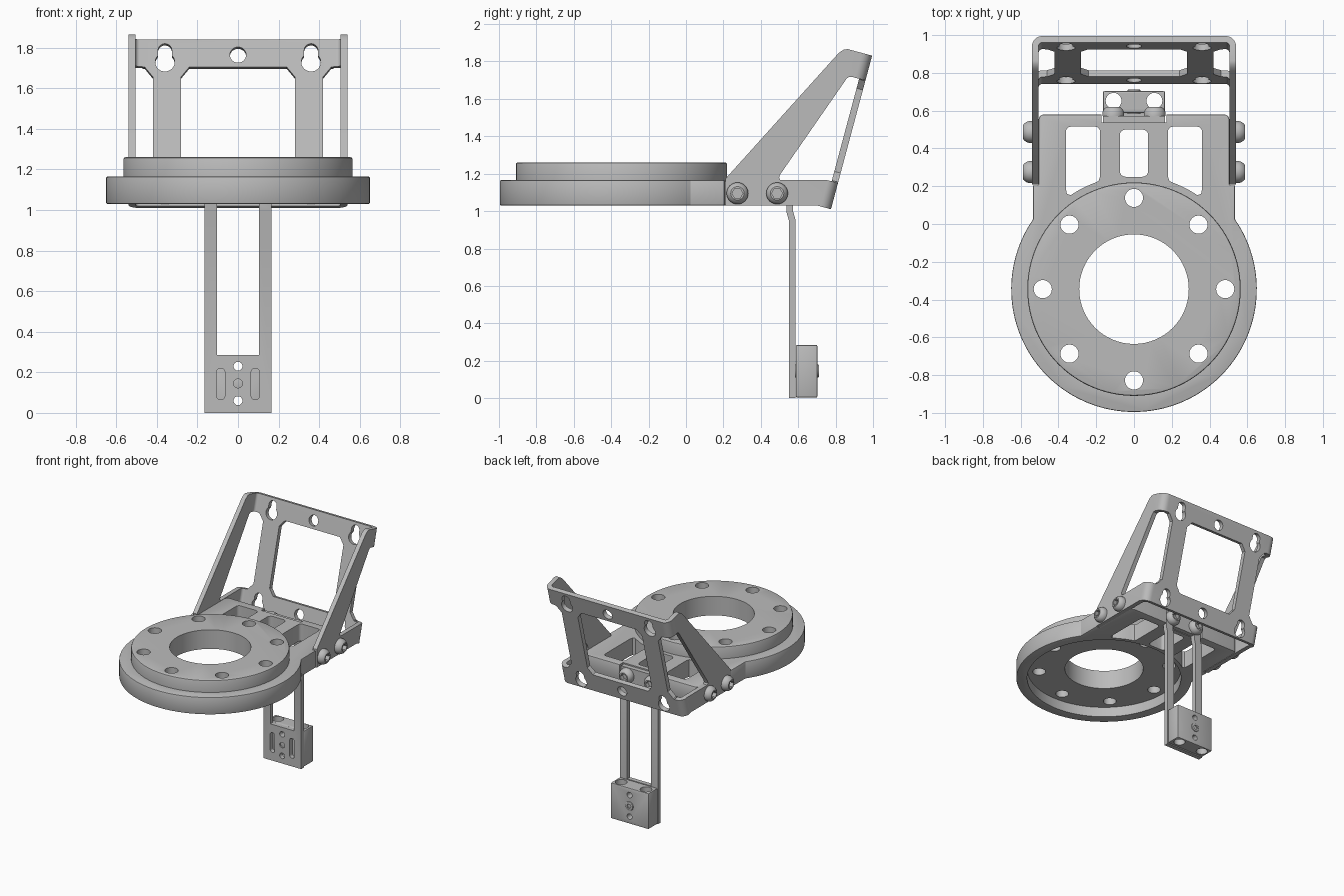
import bpy, bmesh, math
from mathutils import Vector

if "Cube" in bpy.data.objects:
    bpy.data.objects.remove(bpy.data.objects["Cube"], do_unlink=True)

grey = bpy.data.materials.new("plain grey")
grey.use_nodes = True
COL = (0.5, 0.5, 0.5, 1)
grey.diffuse_color = COL
grey.node_tree.nodes["Principled BSDF"].inputs["Base Color"].default_value = COL

X, Y, Z = Vector((1, 0, 0)), Vector((0, 1, 0)), Vector((0, 0, 1))
O = Vector((0, 0, 0))
# Tilted frame of the back panel: foot, up along the panel, outward normal
TILT = math.radians(15)
FOOT = Vector((0, 0.775, 1.01))
UP = Vector((0, math.sin(TILT), math.cos(TILT)))
OUT = Vector((0, math.cos(TILT), -math.sin(TILT)))


def prism(name, pts, w0, w1, axes=(X, Y, Z), origin=O, bevel=0):
    """Extrude a 2D outline from w0 to w1 along the third axis."""
    u, v, w = axes
    bm = bmesh.new()
    base = [bm.verts.new(origin + u * a + v * b + w * w0) for a, b in pts]
    top = [bm.verts.new(origin + u * a + v * b + w * w1) for a, b in pts]
    bm.faces.new(base)
    bm.faces.new(top)
    n = len(pts)
    for i in range(n):
        j = (i + 1) % n
        bm.faces.new((base[i], base[j], top[j], top[i]))
    bmesh.ops.recalc_face_normals(bm, faces=bm.faces)
    if bevel:
        bm.edges.ensure_lookup_table()
        sharp = [e for e in bm.edges if e.calc_face_angle(0) > math.radians(40)]
        bmesh.ops.bevel(bm, geom=sharp, offset=bevel, segments=2, profile=0.5, affect='EDGES')
    me = bpy.data.meshes.new(name)
    bm.to_mesh(me)
    bm.free()
    me.materials.append(grey)
    ob = bpy.data.objects.new(name, me)
    bpy.context.scene.collection.objects.link(ob)
    return ob


def arc(cx, cy, r, a0=0, a1=360, n=32):
    full = a1 - a0 == 360
    steps = n if full else n + 1
    return [(cx + r * math.cos(math.radians(a0 + (a1 - a0) * i / n)),
             cy + r * math.sin(math.radians(a0 + (a1 - a0) * i / n))) for i in range(steps)]


def rect(x0, x1, y0, y1, r=0.0):
    if not r:
        return [(x0, y0), (x1, y0), (x1, y1), (x0, y1)]
    return (arc(x1 - r, y1 - r, r, 0, 90, 5) + arc(x0 + r, y1 - r, r, 90, 180, 5)
            + arc(x0 + r, y0 + r, r, 180, 270, 5) + arc(x1 - r, y0 + r, r, 270, 360, 5))


def boolean(ob, others, op='DIFFERENCE'):
    """Apply booleans one after another and discard the cutters."""
    for c in others:
        m = ob.modifiers.new("cut", 'BOOLEAN')
        m.operation, m.object, m.solver = op, c, 'EXACT'
    dg = bpy.context.evaluated_depsgraph_get()
    me = bpy.data.meshes.new_from_object(ob.evaluated_get(dg))
    ob.modifiers.clear()
    ob.data = me
    for c in others:
        bpy.data.objects.remove(c, do_unlink=True)
    return ob


def smooth(ob):
    bpy.ops.object.select_all(action='DESELECT')
    ob.select_set(True)
    bpy.context.view_layer.objects.active = ob
    bpy.ops.object.shade_smooth_by_angle(angle=math.radians(30))


def mirror(pts):
    return [(-a, b) for a, b in pts]


# --- Ring plate with rear extension
CY = -0.345
a = math.degrees(math.acos(0.535 / 0.65))
outline = (arc(0, CY, 0.65, 180 - a, 360 + a, 96) + [(0.535, 0.205), (0.505, 0.205)]
           + arc(0.475, 0.55, 0.03, 0, 90, 5) + arc(-0.475, 0.55, 0.03, 90, 180, 5)
           + [(-0.505, 0.205), (-0.535, 0.205)])
plate = prism("ring_plate", outline, 1.03, 1.165, bevel=0.006)
boolean(plate, [prism("raised_ring", arc(0, CY, 0.565, n=96), 1.125, 1.26, bevel=0.01)], 'UNION')
cuts = [prism("c", arc(0, CY, 0.29, n=64), 0.9, 1.4),
        prism("c", arc(0, CY, 0.57, n=96), 0.9, 1.11),
        prism("c", rect(-0.172, 0.172, 0.537, 0.7), 0.9, 1.3),
        prism("c", rect(-0.075, 0.075, 0.25, 0.5, 0.03), 0.9, 1.3)]
for i in range(8):
    t = math.radians(45 * i)
    cuts.append(prism("c", arc(0.483 * math.cos(t), CY + 0.483 * math.sin(t), 0.048), 0.9, 1.4))
# Windows whose lower edge follows the ring
window = (arc(0.335, 0.49, 0.025, 0, 90, 5) + arc(0.205, 0.49, 0.025, 90, 180, 5)
          + [(0.18, 0.25), (0.187, 0.228)] + arc(0, CY, 0.6, 70, 56, 6) + [(0.355, 0.16), (0.36, 0.185)])
cuts += [prism("c", window, 0.9, 1.3), prism("c", mirror(window), 0.9, 1.3)]
smooth(boolean(plate, cuts))

# --- Folded bracket: a tilted U-shaped sheet trimmed to the side outline
section = ([(-0.54, -0.95)] + arc(-0.485, -0.055, 0.055, 180, 90, 8)
           + arc(0.485, -0.055, 0.055, 90, 0, 8) + [(0.54, -0.95), (0.505, -0.95)]
           + arc(0.485, -0.055, 0.02, 0, 90, 6) + arc(-0.485, -0.055, 0.02, 90, 180, 6)
           + [(-0.505, -0.95)])
bracket = prism("folded_bracket", section, -0.5, 1.2, (X, OUT, UP), FOOT)
side = [(0.21, 1.03), (0.70, 1.03), (0.775, 1.01), (0.995, 1.831), (0.865, 1.866),
        (0.845, 1.864), (0.825, 1.852), (0.81, 1.838), (0.21, 1.172)]
boolean(bracket, [prism("c", side, -0.7, 0.7, (Y, Z, X))], 'INTERSECT')
PANEL = (X, UP, OUT)
gap = [(0.505, 1.165), (0.757, 1.165), (0.86, 1.138), (1.02, 1.683), (0.885, 1.718),
       (0.87, 1.717), (0.858, 1.707), (0.503, 1.195), (0.498, 1.178)]
notch = [(0.46, 0.15), (0.6, 0.15), (0.6, 0.71), (0.46, 0.71), (0.42, 0.66), (0.42, 0.20)]
middle = [(-0.24, 0.15), (0.24, 0.15), (0.28, 0.20), (0.28, 0.66),
          (0.24, 0.71), (-0.24, 0.71), (-0.28, 0.66), (-0.28, 0.20)]
cuts = [prism("c", middle, -0.06, 0.05, PANEL, FOOT)]
for s in (-1, 1):
    cuts.append(prism("c", gap, s * 0.47, s * 0.7, (Y, Z, X)))
    cuts.append(prism("c", notch if s > 0 else mirror(notch), -0.05, 0.05, PANEL, FOOT))
# Keyholes and centre holes in both rails
for big, small, mid in ((0.055, 0.11, 0.075), (0.735, 0.795, 0.772)):
    cuts.append(prism("c", arc(0, mid, 0.04), -0.1, 0.1, PANEL, FOOT))
    for s in (-1, 1):
        key = (arc(s * 0.36, small, 0.034, 0, 180, 14)
               + arc(s * 0.36, big, 0.048, 135, 405, 22))
        cuts.append(prism("c", key, -0.1, 0.1, PANEL, FOOT))
smooth(boolean(bracket, cuts))

# --- Hanging strap with a jogged upper tab
strap_profile = [(0.55, 0), (0.585, 0), (0.585, 0.955), (0.572, 1.0), (0.572, 1.155),
                 (0.537, 1.155), (0.537, 0.995), (0.55, 0.95)]
strap = prism("hanging_strap", strap_profile, -0.165, 0.165, (Y, Z, X))
FRONT = (X, Z, Y)
cuts = [prism("c", rect(-0.103, 0.103, 0.285, 1.035), 0.4, 0.7, FRONT)]
for s in (-1, 1):
    cuts.append(prism("c", rect(s * 0.085 - 0.02, s * 0.085 + 0.02, 0.065, 0.22, 0.018), 0.4, 0.7, FRONT))
for z in (0.06, 0.145, 0.23):
    cuts.append(prism("c", arc(0, z, 0.022, n=24), 0.4, 0.7, FRONT))
smooth(boolean(strap, cuts))

# --- Clamp block at the foot of the strap
block = prism("clamp_block", rect(-0.165, 0.165, 0.587, 0.703), 0.003, 0.285, bevel=0.008)
cuts = [prism("c", arc(s * 0.108, 0.652, 0.042), -0.1, 0.4) for s in (-1, 1)]
cuts += [prism("c", arc(0, z, 0.022, n=24), 0.5, 0.8, FRONT) for z in (0.06, 0.23)]
smooth(boolean(block, cuts))
screw = prism("clamp_screw", arc(0, 0.145, 0.034), 0.56, 0.711, FRONT, bevel=0.004)
smooth(boolean(screw, [prism("c", arc(0, 0.145, 0.018, n=6), 0.69, 0.8, FRONT)]))


# --- Domed socket screws
def socket_screw(name, centre, u, v, w):
    rings = [(0.058, 0), (0.058, 0.016), (0.054, 0.028), (0.046, 0.040), (0.036, 0.048)]
    bm = bmesh.new()
    loops = [[bm.verts.new(centre + u * p + v * q + w * h) for p, q in arc(0, 0, r)] for r, h in rings]
    for lo, hi in zip(loops, loops[1:]):
        for i in range(32):
            j = (i + 1) % 32
            bm.faces.new((lo[i], lo[j], hi[j], hi[i]))
    bm.faces.new(loops[0])
    bm.faces.new(loops[-1])
    bmesh.ops.recalc_face_normals(bm, faces=bm.faces)
    me = bpy.data.meshes.new(name)
    bm.to_mesh(me)
    bm.free()
    me.materials.append(grey)
    ob = bpy.data.objects.new(name, me)
    bpy.context.scene.collection.objects.link(ob)
    smooth(boolean(ob, [prism("c", arc(0, 0, 0.029, n=6), 0.018, 0.1, (u, v, w), centre)]))


for s, label in ((1, "left"), (-1, "right")):
    for y, where in ((0.275, "front"), (0.487, "rear")):
        socket_screw(f"{label}_{where}_screw", Vector((s * 0.54, y, 1.095)), Y, Z, X * s)
    socket_screw(f"{label}_strap_screw", Vector((s * 0.11, 0.572, 1.095)), X, Z, Y)
